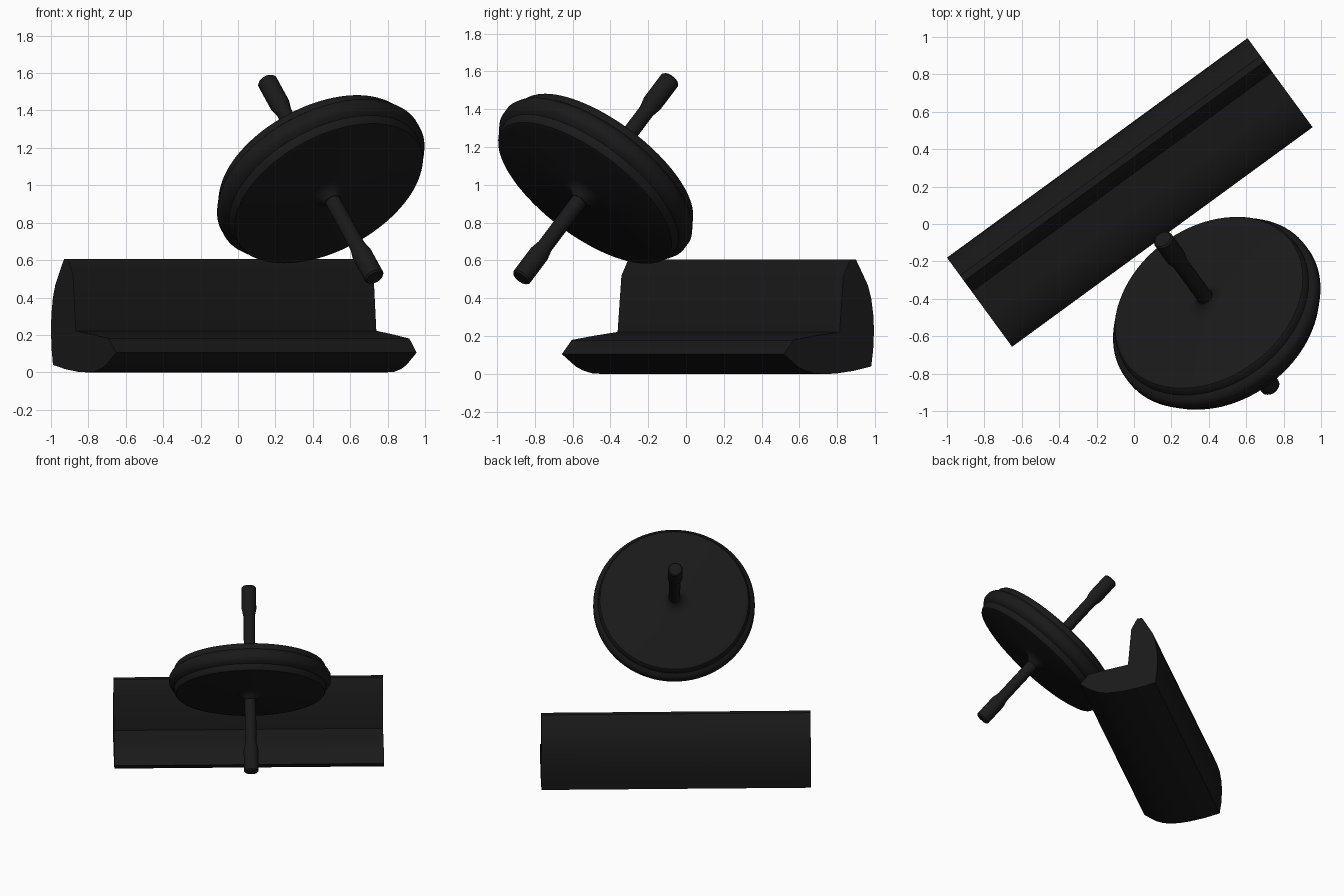
import bpy, bmesh, math
from mathutils import Vector

if "Cube" in bpy.data.objects:
    bpy.data.objects.remove(bpy.data.objects["Cube"])

dark = bpy.data.materials.new("dark_iron")
dark.diffuse_color = (0.01, 0.01, 0.01, 1)
dark.use_nodes = True
dark.node_tree.nodes["Principled BSDF"].inputs["Base Color"].default_value = dark.diffuse_color


def finish(bm, name, angle):
    bmesh.ops.remove_doubles(bm, verts=bm.verts, dist=1e-5)
    bmesh.ops.recalc_face_normals(bm, faces=bm.faces)
    mesh = bpy.data.meshes.new(name)
    bm.to_mesh(mesh)
    bm.free()
    mesh.materials.append(dark)
    obj = bpy.data.objects.new(name, mesh)
    bpy.context.collection.objects.link(obj)
    bpy.ops.object.select_all(action='DESELECT')
    bpy.context.view_layer.objects.active = obj
    obj.select_set(True)
    bpy.ops.object.shade_smooth_by_angle(angle=math.radians(angle))
    return obj


def extrude(name, profile, origin, along, across, length):
    """Extrude an (across, z) profile along a horizontal direction."""
    bm = bmesh.new()
    verts = [bm.verts.new(origin + across * v + Vector((0, 0, z))) for v, z in profile]
    face = bm.faces.new(verts)
    new = bmesh.ops.extrude_face_region(bm, geom=[face])["geom"]
    bmesh.ops.translate(bm, vec=along * length,
                        verts=[g for g in new if isinstance(g, bmesh.types.BMVert)])
    return finish(bm, name, 45)


def lathe(name, half, centre, axis, steps, angle=35):
    """Spin a (radius, height) half profile, mirrored about height 0."""
    profile = half + [(r, -h) for r, h in reversed(half)]
    bm = bmesh.new()
    verts = [bm.verts.new((r, 0, h)) for r, h in profile]
    edges = [bm.edges.new(p) for p in zip(verts, verts[1:])]
    bmesh.ops.spin(bm, geom=verts + edges, cent=(0, 0, 0), axis=(0, 0, 1),
                   angle=2 * math.pi, steps=steps)
    obj = finish(bm, name, angle)
    obj.location = centre
    obj.rotation_mode = 'QUATERNION'
    obj.rotation_quaternion = axis.to_track_quat('Z', 'Y')
    return obj


# trough: thick back wall and a low front lip
turn = math.radians(36.15)
along = Vector((math.cos(turn), math.sin(turn), 0))
across = Vector((math.sin(turn), -math.cos(turn), 0))
trough_profile = [
    (0.118, 0.605), (0.08, 0.54), (0.04, 0.47), (0.018, 0.40), (0.004, 0.31),
    (0, 0.23), (0.005, 0.13), (0.018, 0.04), (0.13, 0.017), (0.25, 0.002),
    (0.32, 0), (0.39, 0.003), (0.45, 0.018), (0.50, 0.04), (0.59, 0.105),
    (0.525, 0.18), (0.38, 0.202), (0.225, 0.222), (0.20, 0.52), (0.155, 0.605)]
extrude("trough", trough_profile, Vector((-1, -0.18, 0)), along, across, 1.99)

# grinding wheel with a raised rim band and flared hubs
centre = Vector((0.4425, -0.4775, 1.0325))
axis = Vector((-0.579, 0.793, 1.055)).normalized()
lathe("grinding_wheel", [
    (0, 0.16), (0.045, 0.16), (0.06, 0.14), (0.085, 0.122), (0.12, 0.112),
    (0.525, 0.112), (0.548, 0.104), (0.558, 0.09), (0.562, 0.058),
    (0.585, 0.042), (0.597, 0.02)], centre, axis, 96)

# axle with a thicker grip at each end
lathe("axle_with_grips", [
    (0, 0.72), (0.046, 0.72), (0.054, 0.71), (0.054, 0.545),
    (0.042, 0.49), (0.042, 0.1)], centre, axis, 32)
